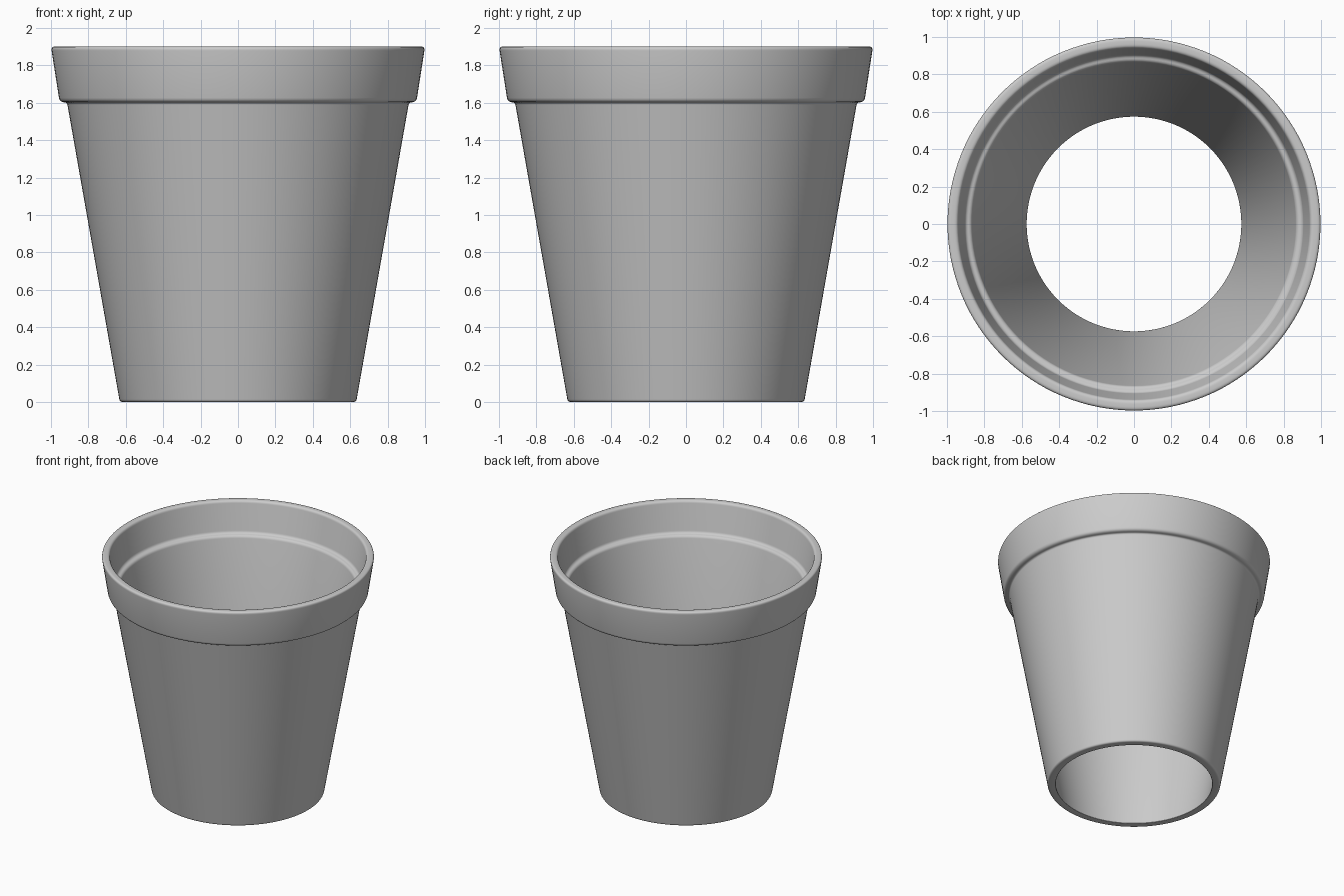
import bpy, bmesh, math
from mathutils import Vector

if "Cube" in bpy.data.objects:
    bpy.data.objects.remove(bpy.data.objects["Cube"])

SEGMENTS = 128

# Closed wall profile: (radius, height, corner rounding)
PROFILE = [
    (0.573, 0.0, 0.006), (0.632, 0.0, 0.015),      # foot
    (0.914, 1.60, 0.012), (0.954, 1.605, 0.022),   # step under the rim
    (1.0, 1.90, 0.022), (0.942, 1.90, 0.02),       # lip
    (0.903, 1.655, 0.02), (0.868, 1.65, 0.02),     # inner ledge
]


def rounded(profile, steps=5):
    """Replace every corner with a small curve."""
    out = []
    pts = [Vector(p[:2]) for p in profile]
    for i, p in enumerate(pts):
        size = profile[i][2]
        a = p + (pts[i - 1] - p).normalized() * size
        b = p + (pts[(i + 1) % len(pts)] - p).normalized() * size
        for k in range(steps + 1):
            t = k / steps
            out.append(a * (1 - t) ** 2 + p * 2 * t * (1 - t) + b * t ** 2)
    return out


# Revolve the wall profile around the vertical axis
bm = bmesh.new()
points = rounded(PROFILE)
rings = []
for s in range(SEGMENTS):
    a = 2 * math.pi * s / SEGMENTS
    rings.append([bm.verts.new((p.x * math.cos(a), p.x * math.sin(a), p.y)) for p in points])
n = len(points)
for s in range(SEGMENTS):
    r0, r1 = rings[s], rings[(s + 1) % SEGMENTS]
    for i in range(n):
        j = (i + 1) % n
        bm.faces.new((r0[i], r1[i], r1[j], r0[j]))
bmesh.ops.recalc_face_normals(bm, faces=bm.faces)

# Open-bottomed pot
mesh = bpy.data.meshes.new("pot")
bm.to_mesh(mesh)
bm.free()
pot = bpy.data.objects.new("pot", mesh)
bpy.context.collection.objects.link(pot)
bpy.context.view_layer.objects.active = pot
pot.select_set(True)
bpy.ops.object.shade_smooth_by_angle(angle=math.radians(35))
